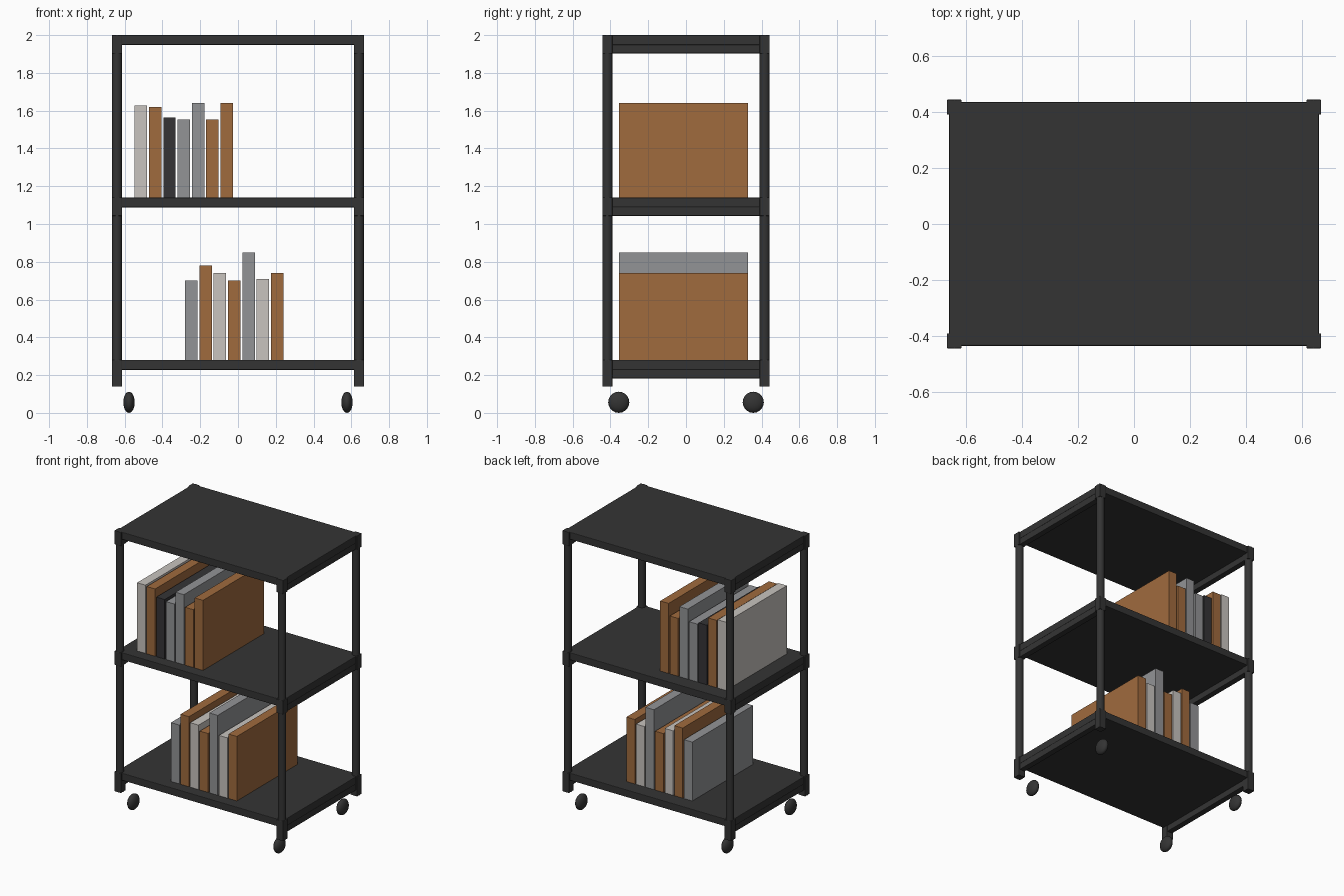
import bpy, math

if "Cube" in bpy.data.objects:
    bpy.data.objects.remove(bpy.data.objects["Cube"])


def material(name, rgb):
    m = bpy.data.materials.new(name)
    m.diffuse_color = (*rgb, 1.0)
    m.use_nodes = True
    m.node_tree.nodes["Principled BSDF"].inputs["Base Color"].default_value = m.diffuse_color
    return m


FRAME = material("charcoal frame", (0.034, 0.034, 0.034))
BLACK = material("black cover", (0.035, 0.034, 0.037))
BROWN = material("brown cover", (0.35, 0.145, 0.048))
GREY = material("grey cover", (0.29, 0.295, 0.305))
LIGHT = material("pale cover", (0.58, 0.55, 0.52))


def box(name, lo, hi, mat, bevel=0.0):
    """Axis-aligned box between two corners."""
    bpy.ops.mesh.primitive_cube_add(
        size=1, location=[(a + b) / 2 for a, b in zip(lo, hi)])
    ob = bpy.context.object
    ob.name = name
    ob.scale = [b - a for a, b in zip(lo, hi)]
    bpy.ops.object.transform_apply(location=False, rotation=False, scale=True)
    ob.data.materials.append(mat)
    if bevel:
        mod = ob.modifiers.new("edge", 'BEVEL')
        mod.width = bevel
        mod.segments = 2
    return ob


# Overall frame sizes
X, Y = 0.667, 0.443              # outer half width and depth
T = 0.053                        # post thickness
SHELF_TOPS = {"bottom": 0.28, "middle": 1.14, "top": 2.0}
POST_BASE = 0.14

# Shelves, each with a rail under both short ends
for level, z in SHELF_TOPS.items():
    box(f"{level}_shelf", (-0.659, -0.434, z - 0.052), (0.659, 0.434, z), FRAME, 0.004)
    for sx, side in ((-1, "left"), (1, "right")):
        x0, x1 = sorted((sx * 0.659, sx * 0.616))
        box(f"{level}_{side}_rail", (x0, -0.40, z - 0.097), (x1, 0.40, z - 0.05), FRAME, 0.004)

# Corner posts with square sleeves at the shelves, and a caster below each
for sx, side in ((-1, "left"), (1, "right")):
    for sy, end in ((-1, "front"), (1, "back")):
        cx, cy = sx * (X - T / 2), sy * (Y - T / 2)
        tag = f"{end}_{side}"

        bpy.ops.mesh.primitive_cylinder_add(
            vertices=16, radius=T / 2, depth=2.0 - POST_BASE,
            location=(cx, cy, (2.0 + POST_BASE) / 2))
        post = bpy.context.object
        post.name = f"{tag}_post"
        post.data.materials.append(FRAME)
        bpy.ops.object.shade_smooth_by_angle(angle=math.radians(40))

        for level, z in SHELF_TOPS.items():
            z0 = POST_BASE if level == "bottom" else z - 0.097
            box(f"{tag}_{level}_sleeve", (cx - T / 2, cy - T / 2, z0),
                (cx + T / 2, cy + T / 2, z), FRAME, 0.003)

        bpy.ops.mesh.primitive_uv_sphere_add(
            segments=20, ring_count=12, radius=0.056,
            location=(sx * 0.577, sy * 0.356, 0.056), rotation=(0, math.pi / 2, 0))
        wheel = bpy.context.object
        wheel.name = f"{tag}_caster"
        wheel.scale = (1, 1, 0.54)
        wheel.data.materials.append(FRAME)
        bpy.ops.object.shade_smooth_by_angle(angle=math.radians(40))

# Rows of books: first centre, shelf height, then (top, cover) for each
ROWS = {
    "middle": (-0.514, 1.14, [(1.627, LIGHT), (1.62, BROWN), (1.565, BLACK), (1.553, GREY),
                              (1.64, GREY), (1.553, BROWN), (1.64, BROWN)]),
    "bottom": (-0.247, 0.28, [(0.70, GREY), (0.78, BROWN), (0.74, LIGHT), (0.70, BROWN),
                              (0.85, GREY), (0.71, LIGHT), (0.74, BROWN)]),
}
for level, (start, base, books) in ROWS.items():
    for i, (top, cover) in enumerate(books):
        x = start + i * 0.0757
        box(f"{level}_book_{i + 1}", (x - 0.033, -0.356, base), (x + 0.033, 0.329, top), cover)
